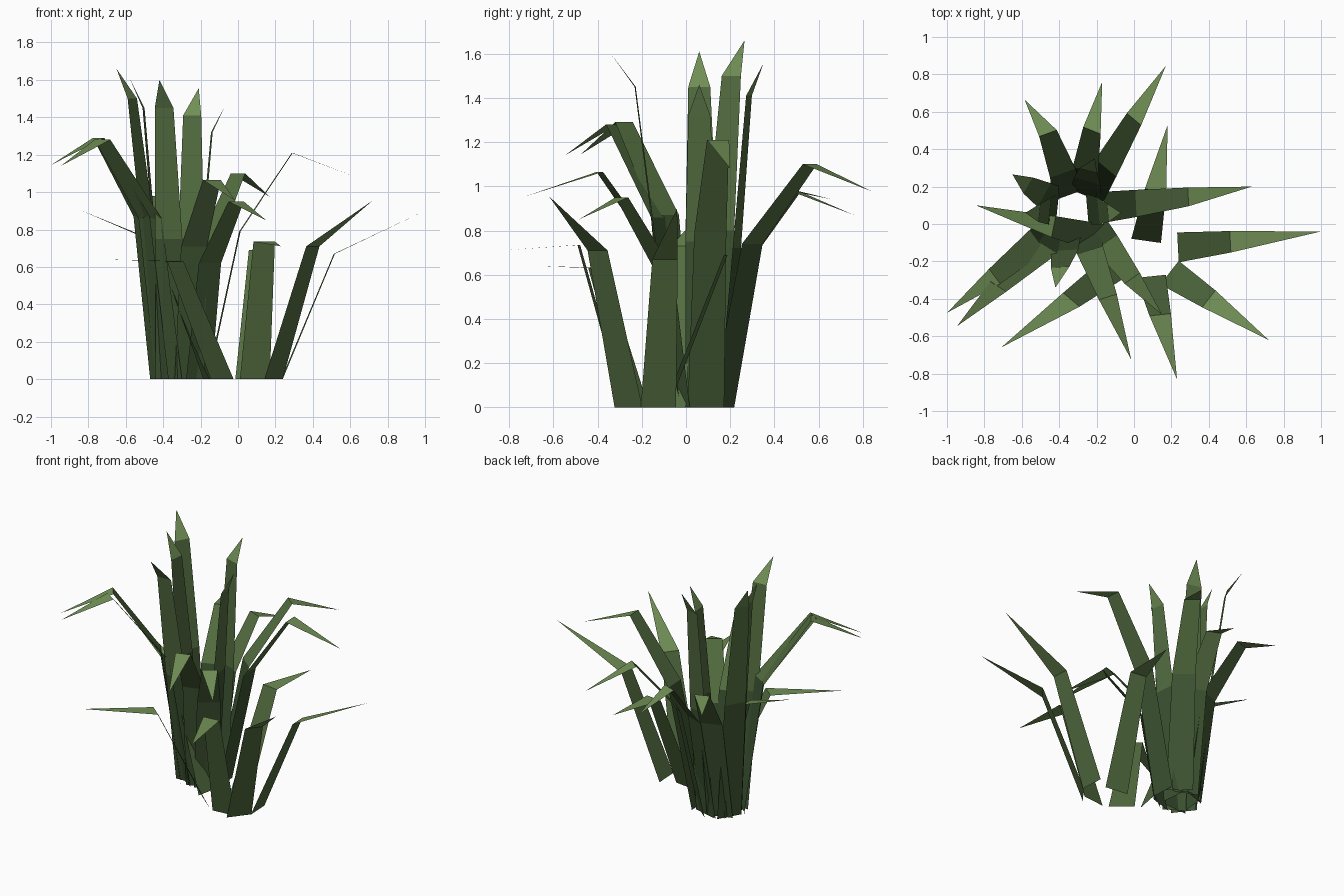
import bpy, bmesh, math

def material(name, rgb):
    m = bpy.data.materials.new(name)
    m.diffuse_color = (*rgb, 1)
    return m

GREENS = [material("dark_green", (0.045, 0.085, 0.03)),
          material("mid_green", (0.085, 0.15, 0.05)),
          material("tip_green", (0.16, 0.27, 0.09))]

def blade(name, heading, *pts):
    """Flat tapered strip along centre points, ending in a pointed tip."""
    widths = [0.165, 0.145, 0.1] if len(pts) == 4 else [0.16, 0.115]
    a = math.radians(heading)
    sx, sy = -math.sin(a) / 2, math.cos(a) / 2
    bm = bmesh.new()
    rows = []
    for (x, y, z), w in zip(pts, widths):
        rows.append([bm.verts.new((x + s * w * sx, y + s * w * sy, z)) for s in (-1, 1)])
    rows.append([bm.verts.new(pts[-1])])
    for i, (lo, hi) in enumerate(zip(rows, rows[1:])):
        f = bm.faces.new([lo[1], lo[0]] + hi)
        f.material_index = i + 4 - len(pts)
    bm.normal_update()
    me = bpy.data.meshes.new(name)
    bm.to_mesh(me)
    bm.free()
    for m in GREENS:
        me.materials.append(m)
    bpy.context.collection.objects.link(bpy.data.objects.new(name, me))

# upright blades in the middle of the main tuft
UPRIGHT = [
    (150, (-.41, .12, 0), (-.48, .155, .8), (-.565, .205, 1.5), (-.65, .265, 1.66)),
    (174, (-.41, .08, 0), (-.45, .07, .8), (-.505, .06, 1.45), (-.58, .06, 1.61)),
    (-87, (-.36, -.03, 0), (-.37, -.14, .75), (-.395, -.23, 1.45), (-.42, -.34, 1.6)),
    (75, (-.26, .17, 0), (-.25, .23, .72), (-.245, .285, 1.41), (-.21, .35, 1.555)),
    (5, (-.25, .08, 0), (-.19, .07, .75), (-.14, .06, 1.32), (-.07, .06, 1.46)),
]
# long blades that arch over and droop
ARCHING = [
    (3, (-.16, .09, 0), (.01, .11, .79), (.29, .145, 1.21), (.63, .2, 1.08)),
    (50, (-.23, .165, 0), (-.15, .3, .74), (0, .56, 1.1), (.17, .845, .975)),
    (68, (-.28, .16, 0), (-.26, .28, .68), (-.225, .5, .975), (-.17, .76, .87)),
    (110, (-.36, .15, 0), (-.38, .27, .68), (-.46, .485, .98), (-.585, .665, .94)),
    (217, (-.42, -.02, 0), (-.515, -.09, .87), (-.745, -.28, 1.29), (-1, -.475, 1.145)),
    (238, (-.37, -.04, 0), (-.47, -.12, .86), (-.725, -.335, 1.28), (-.947, -.547, 1.14)),
    (-73, (-.26, -.05, 0), (-.235, -.14, .71), (-.14, -.39, 1.065), (-.015, -.725, .955)),
    (-55, (-.21, -.03, 0), (-.15, -.1, .62), (-.01, -.29, .95), (.15, -.485, .85)),
]
# short outer blades with one bend
SHORT = [
    (3, (.235, -.125, 0), (.515, -.095, .67), (1, -.04, .9)),
    (-38, (.19, -.26, 0), (.4, -.4, .71), (.72, -.62, .955)),
    (-84, (.09, -.28, 0), (.14, -.485, .735), (.23, -.83, .71)),
    (82, (.065, -.09, 0), (.115, .18, .69), (.18, .53, .69)),
    (169, (-.17, -.08, 0), (-.43, -.015, .73), (-.845, .1, .905)),
    (230, (-.085, -.22, 0), (-.335, -.405, .63), (-.71, -.66, .64)),
]
for kind, specs in (("upright", UPRIGHT), ("arching", ARCHING), ("short", SHORT)):
    for i, (heading, *pts) in enumerate(specs, 1):
        blade(f"{kind}_blade_{i}", heading, *pts)
